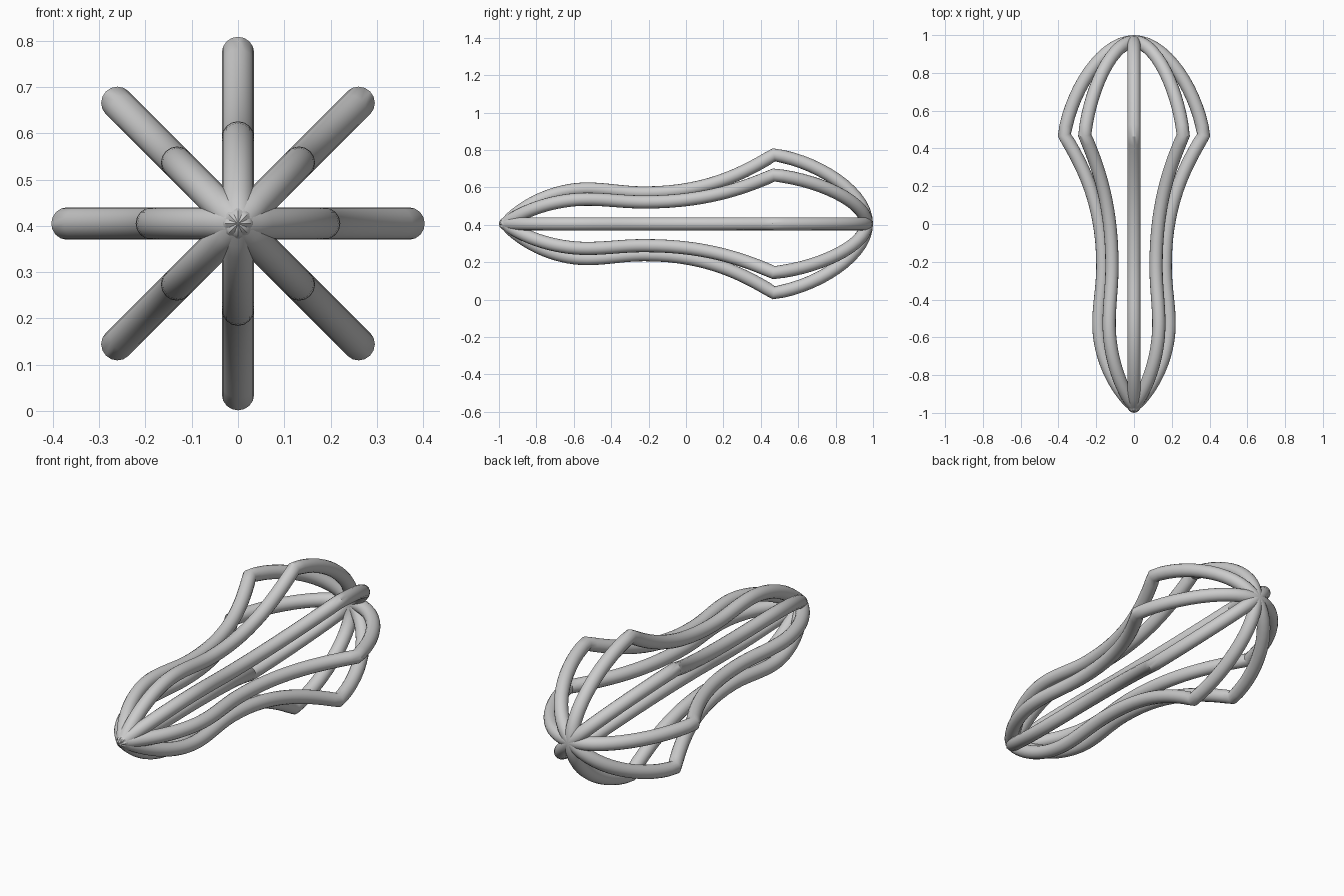
import bpy, math

if "Cube" in bpy.data.objects:
    bpy.data.objects.remove(bpy.data.objects["Cube"])

TUBE = 0.035
AXIS_Z = 0.405

# Half profile of one wire: (left handle, point, right handle), each as (radius, y)
HALF = [
    ((0.180, -0.67), (0.186, -0.53), (0.190, -0.42)),
    ((0.165, -0.34), (0.165, -0.22), (0.165, 0.10)),
    ((0.265, 0.30), (0.369, 0.47), (0.335, 0.70)),
]
HALF[0] = ((0.186, -0.68), (0.186, -0.53), (0.186, -0.42))
TAIL = ((-0.12, -0.85), (0.0, -0.965), (0.12, -0.85))
HEAD = ((0.17, 0.965), (0.0, 0.965), (-0.17, 0.965))


def flip(knot):
    """Mirror a knot to the other side of the axis, reversing its direction."""
    return tuple((-r, y) for r, y in reversed(knot))


def wire_loop(name, angle):
    """Closed loop forming two opposite wires of the cage."""
    knots = [TAIL] + HALF + [HEAD] + [flip(k) for k in reversed(HALF)]
    curve = bpy.data.curves.new(name, 'CURVE')
    curve.dimensions = '3D'
    curve.bevel_depth = TUBE
    curve.bevel_resolution = 6
    curve.resolution_u = 14
    spline = curve.splines.new('BEZIER')
    spline.bezier_points.add(len(knots) - 1)
    spline.use_cyclic_u = True
    spline.use_smooth = True
    for p, (left, co, right) in zip(spline.bezier_points, knots):
        p.handle_left_type = p.handle_right_type = 'FREE'
        p.co = (co[0], co[1], 0)
        p.handle_left = (left[0], left[1], 0)
        p.handle_right = (right[0], right[1], 0)
    obj = bpy.data.objects.new(name, curve)
    bpy.context.collection.objects.link(obj)
    obj.rotation_euler = (0, angle, 0)
    obj.location = (0, 0, AXIS_Z)
    # Turn the curve into a smooth mesh with sharp kinks
    bpy.ops.object.select_all(action='DESELECT')
    obj.select_set(True)
    bpy.context.view_layer.objects.active = obj
    bpy.ops.object.convert(target='MESH')
    bpy.ops.object.shade_smooth_by_angle(angle=math.radians(35))


# Four loops make eight evenly spaced wires
for i in range(4):
    wire_loop(f"whisk_wire_loop_{i + 1}", i * math.pi / 4)
